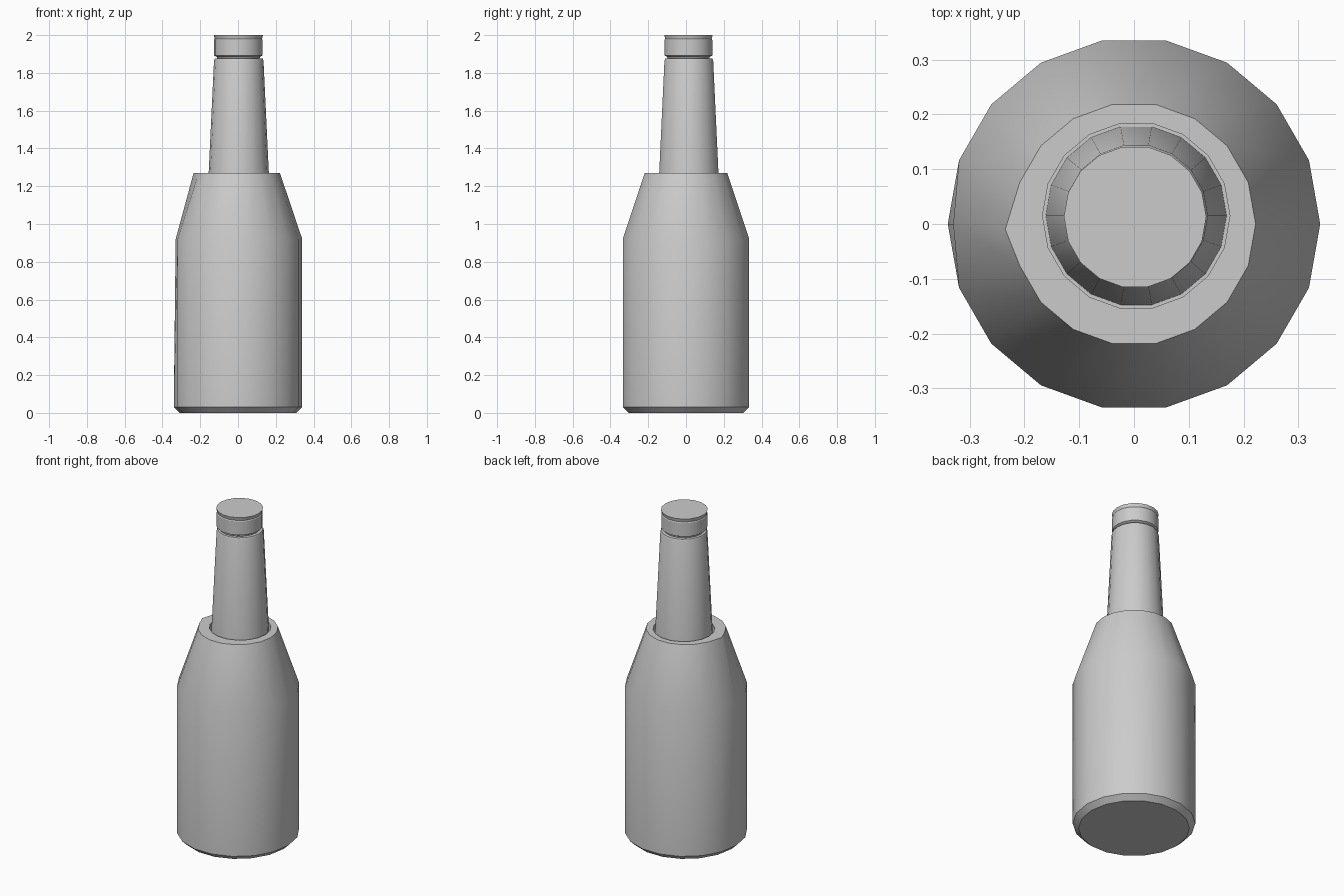
import bpy, bmesh
from math import cos, sin, pi

if "Cube" in bpy.data.objects:
    bpy.data.objects.remove(bpy.data.objects["Cube"])

SIDES = 18
NECK = (0.004, 0.015)   # neck axis sits slightly off the body axis


def lathe(name, rings, tweaks=None, cap_end=True):
    """Skin rings of (radius, z, centre), closing the first and last ring."""
    bm = bmesh.new()
    loops = []
    for r, z, (cx, cy) in rings:
        loops.append([bm.verts.new((cx + r * cos(2 * pi * i / SIDES),
                                    cy + r * sin(2 * pi * i / SIDES), z))
                      for i in range(SIDES)])
    for (ring, side), (x, y) in (tweaks or {}).items():
        loops[ring][side].co.x, loops[ring][side].co.y = x, y
    for a, b in zip(loops, loops[1:]):
        for i in range(SIDES):
            j = (i + 1) % SIDES
            bm.faces.new((a[i], a[j], b[j], b[i]))
    bm.faces.new(loops[0][::-1])
    if cap_end:
        bm.faces.new(loops[-1])
    bmesh.ops.recalc_face_normals(bm, faces=bm.faces)
    me = bpy.data.meshes.new(name)
    bm.to_mesh(me)
    bm.free()
    ob = bpy.data.objects.new(name, me)
    bpy.context.collection.objects.link(ob)
    bpy.ops.object.select_all(action='DESELECT')
    bpy.context.view_layer.objects.active = ob
    ob.select_set(True)
    bpy.ops.object.shade_smooth_by_angle(angle=pi / 6)
    return ob


# Body: chamfered base, straight wall, sloped shoulder, flat collar and socket,
# with the left corner pulled slightly out of round
O = (0, 0)
lathe("bottle_body",
      [(0.308, 0, O), (0.34, 0.03, O), (0.34, 0.92, O), (0.222, 1.27, O),
       (0.171, 1.27, NECK), (0.171, 1.15, NECK)],
      {(2, 9): (-0.33, 0), (3, 9): (-0.235, -0.01)})

# Neck: tapered tube with a small rounded lip
lathe("bottle_neck",
      [(r, z, NECK) for r, z in
       [(0.165, 1.15), (0.131, 1.865), (0.127, 1.875), (0.113, 1.877)]])

# Cap: narrow groove, rim and flat top
CAP = (0.002, 0.013)
lathe("bottle_cap",
      [(r, z, CAP) for r, z in
       [(0.113, 1.877), (0.115, 1.885), (0.128, 1.892), (0.128, 1.975),
        (0.125, 1.98), (0.13, 2.0)]])
